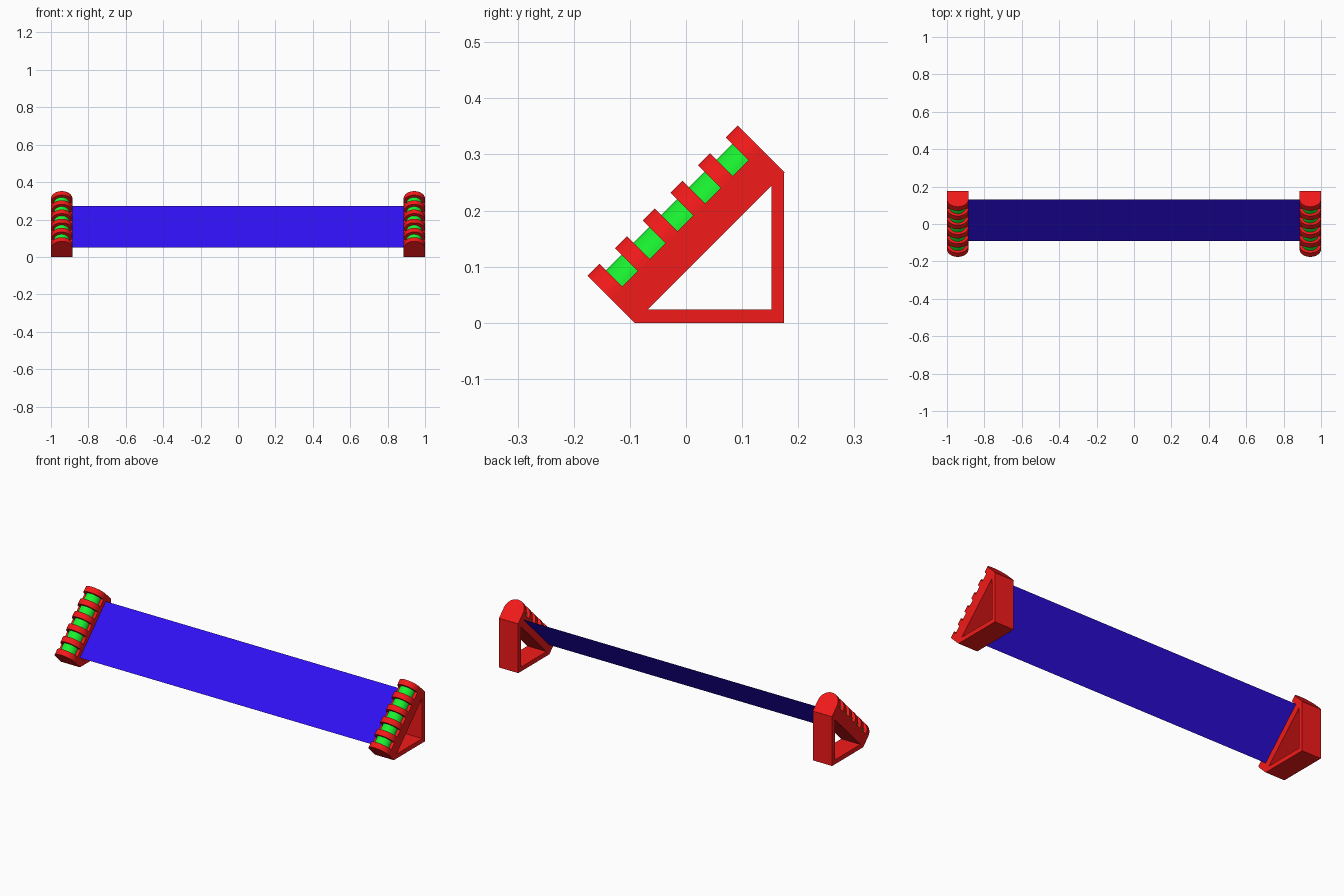
import bpy, bmesh, math
from mathutils import Vector

if "Cube" in bpy.data.objects:
    bpy.data.objects.remove(bpy.data.objects["Cube"])

# Slope frame: u runs up the 45 degree slope, n points out of it
S = math.sqrt(0.5)
ORIGIN_Y = -0.092
U = Vector((0, S, S))
LENGTH, SLAB = 0.379, 0.061
TAB, GROOVE = 0.0303, 0.0394
X0, X1 = 0.885, 1.0
XC, R_TAB, R_ROD = 0.9425, 0.0575, 0.041


def at(x, u, n):
    return Vector((x, ORIGIN_Y + (u - n) * S, (u + n) * S))


def material(name, rgb):
    m = bpy.data.materials.new(name)
    m.diffuse_color = (*rgb, 1)
    m.use_nodes = True
    m.node_tree.nodes["Principled BSDF"].inputs["Base Color"].default_value = m.diffuse_color
    return m


def prism(bm, pts, vec):
    face = bm.faces.new([bm.verts.new(p) for p in pts])
    ext = bmesh.ops.extrude_face_region(bm, geom=[face], use_keep_orig=True)
    verts = [g for g in ext["geom"] if isinstance(g, bmesh.types.BMVert)]
    bmesh.ops.translate(bm, verts=verts, vec=vec)


def half_round(bm, radius, u, length):
    pts = []
    for i in range(25):
        a = math.pi * i / 24
        pts.append(at(XC + radius * math.cos(a), u, SLAB + radius * math.sin(a)))
    prism(bm, pts, U * length)


def finish(bm, name, mat, mirror=True):
    if mirror:
        bmesh.ops.recalc_face_normals(bm, faces=bm.faces[:])
    me = bpy.data.meshes.new(name)
    bm.to_mesh(me)
    bm.free()
    me.materials.append(mat)
    ob = bpy.data.objects.new(name, me)
    bpy.context.collection.objects.link(ob)
    if mirror:
        ob.modifiers.new("Mirror", "MIRROR").use_mirror_merge = False
    bpy.ops.object.select_all(action='DESELECT')
    ob.select_set(True)
    bpy.context.view_layer.objects.active = ob
    bpy.ops.object.shade_smooth_by_angle(angle=math.radians(30))
    return ob


red = material("red", (0.9, 0.01, 0.01))
green = material("green", (0.01, 0.9, 0.03))
blue = material("blue", (0.03, 0.005, 0.9))

# Triangular end frames: sloped slab, foot and rear post
width = Vector((X1 - X0, 0, 0))
bm = bmesh.new()
prism(bm, [at(X0, 0, 0), at(X0, LENGTH, 0), at(X0, LENGTH, SLAB), at(X0, 0, SLAB)], width)
foot = [(ORIGIN_Y, 0), (0.175, 0), (0.175, 0.024), (ORIGIN_Y + 0.024, 0.024)]
post = [(0.152, 0.024), (0.175, 0.024), (0.175, 0.267), (0.152, 0.244)]
for profile in (foot, post):
    prism(bm, [Vector((X0, y, z)) for y, z in profile], width)
finish(bm, "end_frames", red)

# Rounded ribs along the slope
bm = bmesh.new()
for i in range(6):
    half_round(bm, R_TAB, i * (TAB + GROOVE), TAB)
finish(bm, "ribs", red)

# Smaller green half-round inserts between the ribs
bm = bmesh.new()
for i in range(5):
    half_round(bm, R_ROD, TAB + i * (TAB + GROOVE), GROOVE)
finish(bm, "inserts", green)

# Thin blue panel spanning the two ends
bm = bmesh.new()
bm.faces.new([bm.verts.new(at(x, u, 0.036)) for x, u in
              ((-X0, 0.036), (X0, 0.036), (X0, 0.35), (-X0, 0.35))])
finish(bm, "panel", blue, mirror=False)
